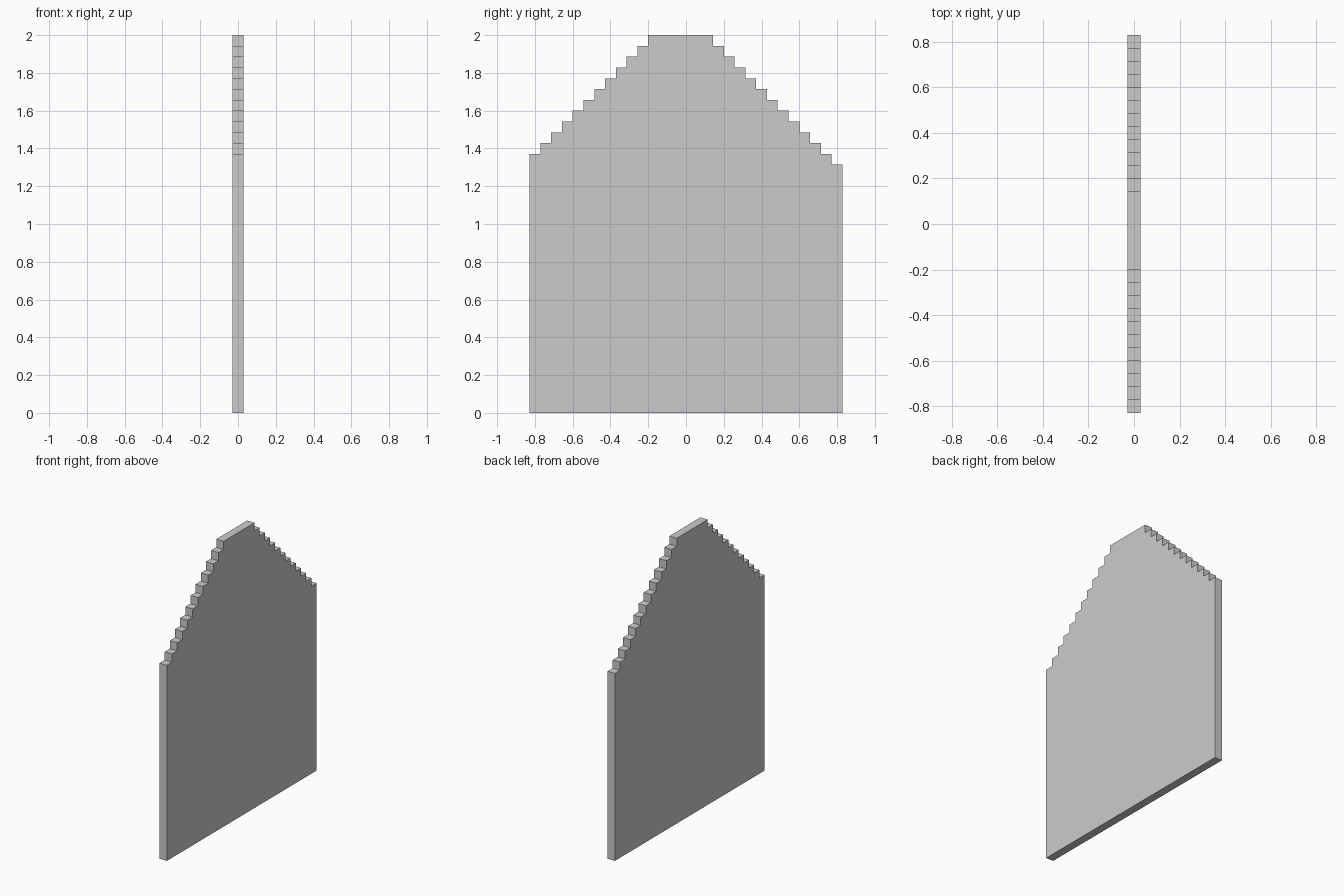
import bpy, bmesh

if "Cube" in bpy.data.objects:
    bpy.data.objects.remove(bpy.data.objects["Cube"])

U = 2 / 35            # size of one step
COLS = 29             # panel width in steps
HALF = U / 2          # half the panel thickness

# Stepped outline: rises to a flat top, then falls one step lower on the far side
heights = [min(24 + i, 35, 51 - i) for i in range(COLS)]
outline = [(0, 0)]
prev = 0
for i, h in enumerate(heights):
    if h != prev:
        if i:
            outline.append((i, prev))
        outline.append((i, h))
    prev = h
outline += [(COLS, prev), (COLS, 0)]

# Extrude the outline through the thickness
bm = bmesh.new()
face = bm.faces.new([bm.verts.new((-HALF, (c - COLS / 2) * U, r * U)) for c, r in outline])
ext = bmesh.ops.extrude_face_region(bm, geom=[face])
moved = [v for v in ext["geom"] if isinstance(v, bmesh.types.BMVert)]
bmesh.ops.translate(bm, verts=moved, vec=(2 * HALF, 0, 0))
bmesh.ops.recalc_face_normals(bm, faces=bm.faces)

mesh = bpy.data.meshes.new("stepped_panel")
bm.to_mesh(mesh)
bm.free()
panel = bpy.data.objects.new("stepped_panel", mesh)
bpy.context.collection.objects.link(panel)
